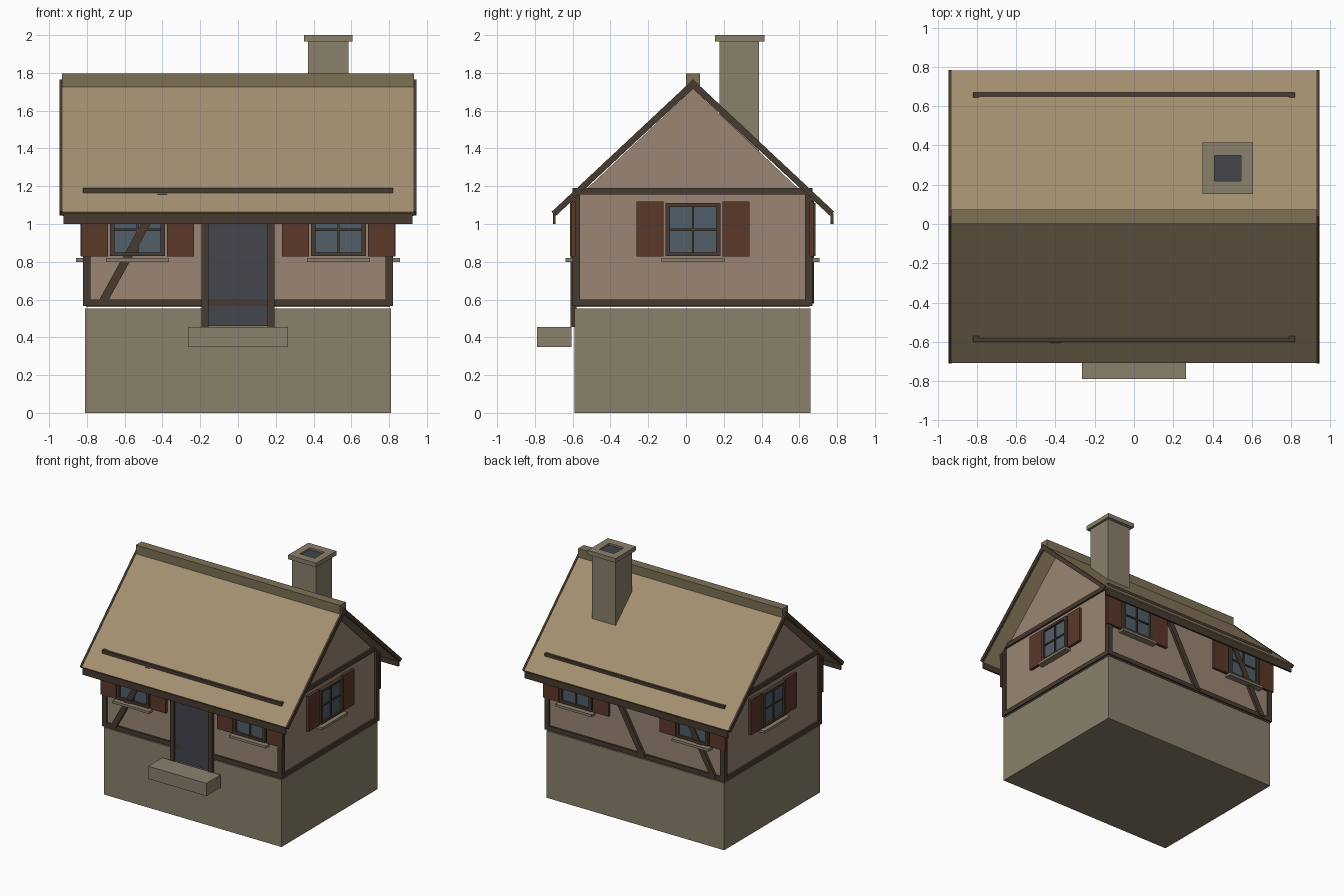
import bpy, bmesh
from math import pi
from mathutils import Matrix, Vector

if "Cube" in bpy.data.objects:
    bpy.data.objects.remove(bpy.data.objects["Cube"])

T = Matrix.Translation
R = lambda a: Matrix.Rotation(a, 4, 'Z')


def material(name, r, g, b):
    m = bpy.data.materials.new(name)
    m.diffuse_color = (r ** 2.2, g ** 2.2, b ** 2.2, 1)
    m.use_nodes = True
    m.node_tree.nodes["Principled BSDF"].inputs["Base Color"].default_value = m.diffuse_color
    return m


STONE = material("stone", .54, .50, .42)
PLASTER = material("plaster", .60, .52, .45)
WOOD = material("dark_timber", .29, .24, .20)
THATCH = material("thatch", .64, .56, .44)
RIDGE = material("ridge_thatch", .49, .44, .34)
SHUTTER = material("shutter_paint", .36, .23, .18)
GLASS = material("glass", .32, .37, .41)
DOOR = material("door_paint", .27, .28, .31)


def finish(name, bm, mat, M=Matrix()):
    bmesh.ops.transform(bm, matrix=M, verts=bm.verts)
    bmesh.ops.recalc_face_normals(bm, faces=bm.faces)
    me = bpy.data.meshes.new(name)
    bm.to_mesh(me)
    bm.free()
    me.materials.append(mat)
    ob = bpy.data.objects.new(name, me)
    bpy.context.collection.objects.link(ob)
    return ob


def box(name, xs, ys, zs, mat, M=Matrix()):
    bm = bmesh.new()
    bmesh.ops.create_cube(bm, size=1)
    for v in bm.verts:
        v.co = Vector([(a + b) / 2 + c * (b - a) for (a, b), c in zip((xs, ys, zs), v.co)])
    return finish(name, bm, mat, M)


def prism(name, profile, x0, x1, mat, M=Matrix()):
    """Extrude a (y, z) profile along x."""
    bm = bmesh.new()
    f = bm.faces.new([bm.verts.new((x0, y, z)) for y, z in profile])
    ext = bmesh.ops.extrude_face_region(bm, geom=[f])
    moved = [g for g in ext['geom'] if isinstance(g, bmesh.types.BMVert)]
    bmesh.ops.translate(bm, vec=(x1 - x0, 0, 0), verts=moved)
    return finish(name, bm, mat, M)


MID = .037            # ridge line in y
X, Y0, Y1 = .81, -.59, .66

# Stone base, door step, plaster walls with gables
box("stone_base", (-X, X), (Y0, Y1), (0, .552), STONE)
box("door_step", (-.265, .265), (-.79, -.605), (.35, .455), STONE)
prism("walls", [(Y0 + .005, .56), (Y1 - .005, .56), (Y1 - .005, 1.13),
                (MID, 1.715), (Y0 + .005, 1.13)], -X + .005, X - .005, PLASTER)

# Timber frame: corner posts, sills and top plates
for sx in (-1, 1):
    xs = sorted((sx * .82, sx * .78))
    for ys in ((-.60, -.56), (.63, .67)):
        box("corner_post", xs, ys, (.565, 1.16), WOOD)
    xs = sorted((sx * .82, sx * .79))
    for z in (.565, 1.155):
        box("side_beam", xs, (-.60, .67), (z, z + .036), WOOD)
for ys in ((-.60, -.58), (.65, .67)):
    for z in (.565, 1.155):
        box("long_beam", (-.82, .82), ys, (z, z + .036), WOOD)

# Diagonal braces on front and back
for x, d0, d1 in ((-.72, .58, .607), (-.72, -.677, -.65), (-.075, -.677, -.65)):
    prism("brace", [(x - .025, .58), (x + .025, .58), (x + .345, 1.16), (x + .295, 1.16)],
          d0, d1, WOOD, R(-pi / 2))

# Door and its frame
box("door", (-.16, .16), (-.60, -.58), (.46, 1.09), DOOR)
for s in (-1, 1):
    box("door_jamb", sorted((s * .155, s * .193)), (-.612, -.58), (.455, 1.13), WOOD)
box("door_lintel", (-.193, .193), (-.612, -.58), (1.09, 1.13), WOOD)


# Shuttered window, built facing -y on the wall plane y = 0
def window(M):
    box("window_glass", (-.13, .13), (-.008, .01), (.84, 1.10), GLASS, M)
    for s in (-1, 1):
        box("window_jamb", sorted((s * .122, s * .145)), (-.025, .01), (.83, 1.11), WOOD, M)
        box("shutter", sorted((s * .155, s * .298)), (-.018, .005), (.828, 1.118), SHUTTER, M)
    for z in (.83, 1.09):
        box("window_rail", (-.123, .123), (-.025, .01), (z, z + .02), WOOD, M)
    box("mullion", (-.006, .006), (-.017, .01), (.85, 1.09), WOOD, M)
    box("glazing_bar", (-.123, .123), (-.016, .01), (.964, .976), WOOD, M)
    box("window_sill", (-.167, .167), (-.048, .01), (.80, .82), STONE, M)


for x in (-.532, .532):
    window(T((x, Y0, 0)))
    window(T((x, Y1, 0)) @ R(pi))
window(T((X, MID, 0)) @ R(pi / 2))
window(T((-X, MID, 0)) @ R(-pi / 2))


# Roof, bargeboards, eave boards and ridge
def chevron(half, apex, eave, thick):
    return [(MID - half, eave), (MID, apex), (MID + half, eave),
            (MID + half - .02, eave - .02), (MID, apex - thick), (MID - half + .02, eave - .02)]


prism("roof", chevron(.745, 1.76, 1.063, .042), -.93, .93, THATCH)
for s in (-1, 1):
    prism("bargeboard", chevron(.748, 1.765, 1.065, .05), s * .929, s * .945, WOOD)
for y in (-.705, .765):
    box("eave_board", (-.925, .925), (y, y + .015), (1.0, 1.055), WOOD)
box("ridge_cap", (-.932, .932), (0, .074), (1.72, 1.797), RIDGE)

# Chimney with recessed cap and dark flue
box("chimney", (.37, .585), (.177, .387), (1.25, 1.965), STONE)
for xs, ys in (((.35, .41), (.153, .416)), ((.545, .605), (.153, .416)),
               ((.41, .545), (.153, .22)), ((.41, .545), (.35, .416))):
    box("chimney_cap", xs, ys, (1.965, 2.0), STONE)
box("flue", (.41, .545), (.22, .35), (1.96, 1.985), DOOR)
